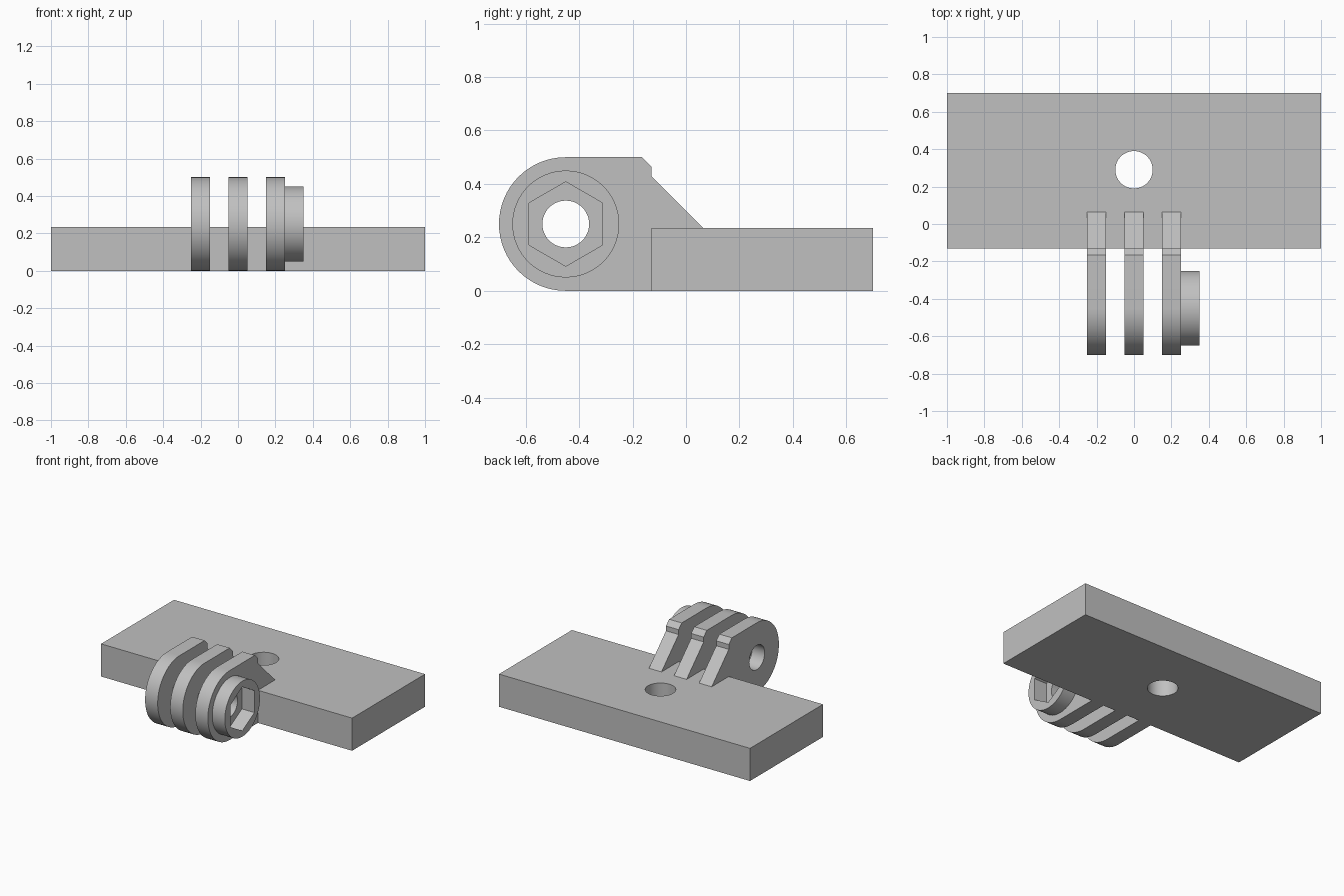
import bpy
import bmesh
from math import cos, sin, pi, radians
from mathutils import Vector

cube = bpy.data.objects.get("Cube")
if cube:
    bpy.data.objects.remove(cube, do_unlink=True)

# One plain grey plastic for everything
grey = bpy.data.materials.new("plain_grey")
grey.use_nodes = True
colour = (0.53, 0.53, 0.53, 1)
grey.diffuse_color = colour
grey.node_tree.nodes["Principled BSDF"].inputs["Base Color"].default_value = colour


def arc(centre, radius, start, end, steps):
    """Points along an arc, both ends included; angles in degrees."""
    angles = [radians(start + (end - start) * i / steps) for i in range(steps + 1)]
    return [(centre[0] + radius * cos(a), centre[1] + radius * sin(a)) for a in angles]


def ring(centre, radius, sides, start=0):
    return arc(centre, radius, start, start + 360, sides)[:-1]


def extrude(name, loops, low, high, axis):
    """Extrude an outline with holes along X (loops in YZ) or Z (loops in XY)."""
    bm = bmesh.new()
    edges = []
    for loop in loops:
        verts = [bm.verts.new((low, a, b) if axis == "X" else (a, b, low))
                 for a, b in loop]
        edges += [bm.edges.new((v, verts[i - 1])) for i, v in enumerate(verts)]
    direction = Vector((1, 0, 0) if axis == "X" else (0, 0, 1))
    bmesh.ops.triangle_fill(bm, edges=edges, use_beauty=True, normal=direction)
    result = bmesh.ops.extrude_face_region(bm, geom=bm.faces[:], use_keep_orig=True)
    moved = [g for g in result["geom"] if isinstance(g, bmesh.types.BMVert)]
    bmesh.ops.translate(bm, verts=moved, vec=direction * (high - low))
    bmesh.ops.recalc_face_normals(bm, faces=bm.faces[:])
    # Smooth the curved walls, keep real corners sharp
    for face in bm.faces:
        face.smooth = True
    for edge in bm.edges:
        edge.smooth = edge.calc_face_angle(pi) < radians(30)
    mesh = bpy.data.meshes.new(name)
    bm.to_mesh(mesh)
    bm.free()
    mesh.materials.append(grey)
    obj = bpy.data.objects.new(name, mesh)
    bpy.context.collection.objects.link(obj)
    return obj


FRONT, BACK, TOP = -0.13, 0.70, 0.235
PIVOT = (-0.45, 0.25)

# Base plate with a screw hole
plate = [(-1, FRONT), (1, FRONT), (1, BACK), (-1, BACK)]
extrude("base_plate", [plate, ring((0, 0.29), 0.1, 48)], 0, TOP, "Z")

# Three hinge prongs, rooted inside the plate
bolt_hole = ring(PIVOT, 0.0875, 48)
prong = arc(PIVOT, 0.25, 90, 270, 32)
prong += [(FRONT, 0), (0, 0.12), (0.065, TOP), (FRONT, 0.43),
          (FRONT, 0.465), (-0.165, 0.5)]
for side, x in (("right", -0.2), ("middle", 0), ("left", 0.2)):
    extrude(side + "_prong", [prong, bolt_hole], x - 0.05, x + 0.05, "X")

# Round boss with a hexagonal nut pocket
nut_pocket = ring(PIVOT, 0.158, 6, 90)
extrude("nut_boss", [ring(PIVOT, 0.2, 64), nut_pocket], 0.25, 0.35, "X")
